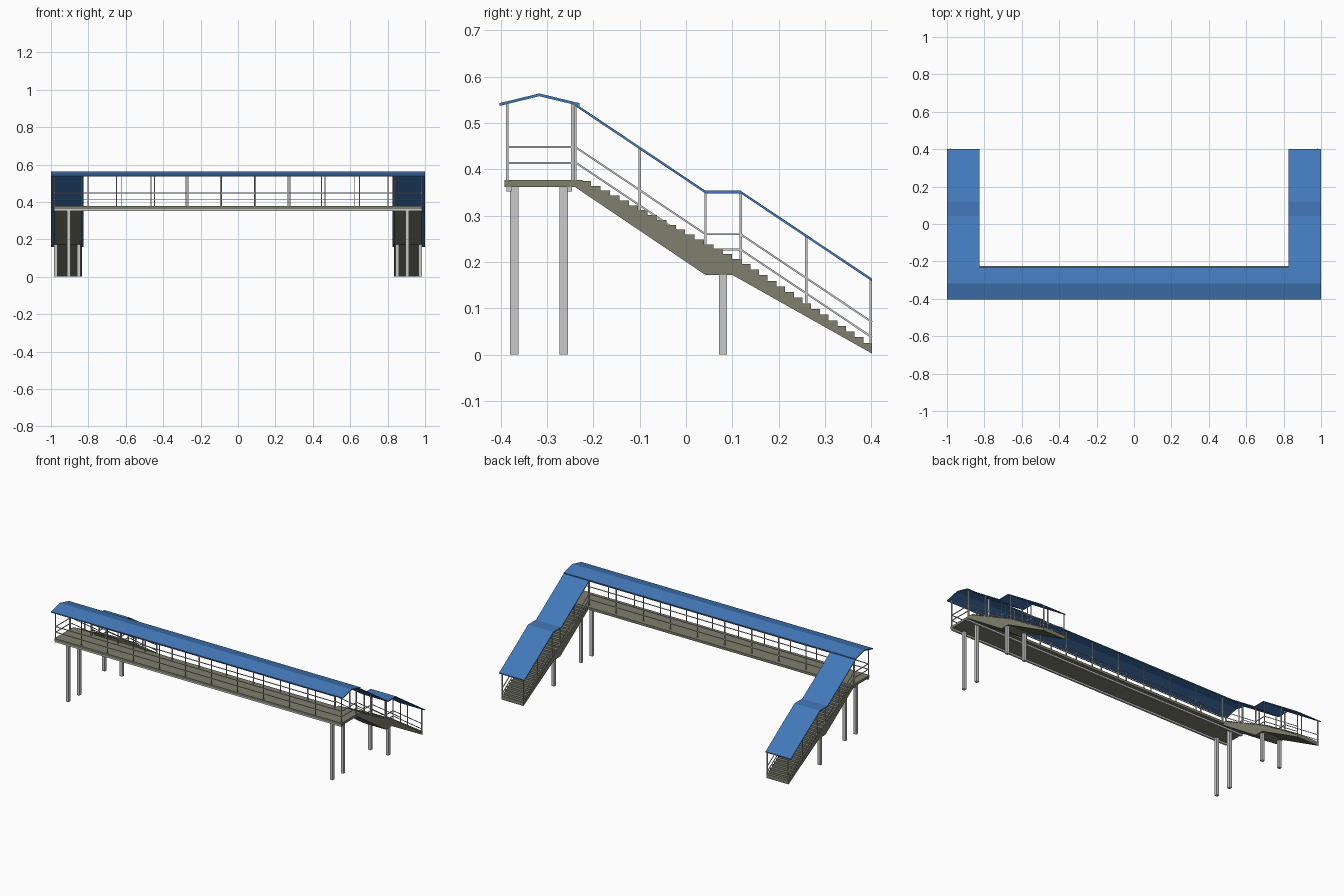
import bpy, bmesh
from mathutils import Vector, Matrix

cube = bpy.data.objects.get("Cube")
if cube:
    bpy.data.objects.remove(cube)


def material(name, rgb):
    m = bpy.data.materials.new(name)
    m.use_nodes = True
    m.diffuse_color = (*rgb, 1)
    m.node_tree.nodes["Principled BSDF"].inputs["Base Color"].default_value = (*rgb, 1)
    return m


BLUE = material("roof blue", (0.055, 0.19, 0.49))
OLIVE = material("walkway olive grey", (0.21, 0.215, 0.155))
GREY = material("light grey", (0.58, 0.59, 0.58))


def finish(name, bm, mat):
    bmesh.ops.recalc_face_normals(bm, faces=bm.faces)
    mesh = bpy.data.meshes.new(name)
    bm.to_mesh(mesh)
    bm.free()
    mesh.materials.append(mat)
    obj = bpy.data.objects.new(name, mesh)
    bpy.context.collection.objects.link(obj)
    return obj


def prism(name, profile, x0, x1, mat):
    """Extrude a (y, z) profile along x."""
    bm = bmesh.new()
    face = bm.faces.new([bm.verts.new((x0, y, z)) for y, z in profile])
    ext = bmesh.ops.extrude_face_region(bm, geom=[face])
    verts = [g for g in ext["geom"] if isinstance(g, bmesh.types.BMVert)]
    bmesh.ops.translate(bm, verts=verts, vec=(x1 - x0, 0, 0))
    return finish(name, bm, mat)


def sheet(path, t):
    """Closed profile of a thin sheet whose top follows the path."""
    return path + [(y, z - t) for y, z in reversed(path)]


def rect(y0, y1, z0, z1):
    return [(y0, z0), (y1, z0), (y1, z1), (y0, z1)]


def struts(name, segments, width, mat):
    """One object made of square bars between pairs of points."""
    bm = bmesh.new()
    for a, b in segments:
        a, b = Vector(a), Vector(b)
        d = b - a
        rot = Matrix() if abs(d.z) > 0.999 * d.length else d.to_track_quat('Z', 'X').to_matrix().to_4x4()
        mat4 = Matrix.Translation((a + b) / 2) @ rot @ Matrix.Diagonal((width, width, d.length, 1))
        bmesh.ops.create_cube(bm, size=1, matrix=mat4)
    return finish(name, bm, mat)


def height(path, y):
    """Interpolate z along a (y, z) path."""
    for (y0, z0), (y1, z1) in zip(path, path[1:]):
        if y <= y1:
            return z0 + (z1 - z0) * (y - y0) / (y1 - y0)
    return path[-1][1]


def steps(start, end, n):
    dy, dz = (end[0] - start[0]) / n, (end[1] - start[1]) / n
    pts = []
    for i in range(n):
        z = start[1] + i * dz
        pts += [(start[0] + i * dy, z), (start[0] + (i + 1) * dy, z)]
    return pts


def spread(end, n):
    return [-end + 2 * end * i / (n - 1) for i in range(n)]


POST, RAIL = 0.005, 0.004
FRONT, REAR = -0.386, -0.246
OUT, INN = 0.981, 0.836
RAILS = (0.448, 0.414)

# Bridge: deck, edge beams and gabled roof
prism("bridge_deck", rect(-0.392, -0.224, 0.362, 0.377), -0.985, 0.985, OLIVE)
prism("front_edge_beam", rect(-0.388, -0.377, 0.352, 0.362), -0.983, 0.983, GREY)
prism("rear_edge_beam", rect(-0.257, -0.246, 0.352, 0.362), -0.983, 0.983, GREY)
prism("bridge_roof", sheet([(-0.403, 0.543), (-0.317, 0.564), (-0.23, 0.543)], 0.006), -1, 1, BLUE)

# Bridge railings and roof posts
posts = [((x, FRONT, 0.37), (x, FRONT, 0.542)) for x in spread(OUT, 12)]
posts += [((x, REAR, 0.37), (x, REAR, 0.542)) for x in spread(INN, 10) + [-OUT, OUT]]
struts("bridge_posts", posts, POST, GREY)
rails = []
for z in RAILS:
    rails += [((-OUT, FRONT, z), (OUT, FRONT, z)), ((-INN, REAR, z), (INN, REAR, z))]
    rails += [((x, FRONT, z), (x, REAR, z)) for x in (-OUT, OUT)]
struts("bridge_rails", rails, RAIL, GREY)

# Stair lines, in side profile
floor = [(-0.225, 0.375), (0.12, 0.196), (0.402, 0.013)]
roof = [(-0.24, 0.543), (0.042, 0.354), (0.118, 0.354), (0.402, 0.164)]
underside = [(0.402, 0.002), (0.1, 0.172), (0.042, 0.172), (-0.24, 0.362), (-0.24, 0.375)]
stair = steps(floor[0], floor[1], 17) + steps(floor[1], floor[2], 15) + underside
post_y = (-0.239, -0.1, 0.042, 0.118, 0.26, 0.399)

for side, s in (("left", 1), ("right", -1)):
    # Stair flight and its roof
    prism(side + "_stairs", stair, s * 0.833, s * 0.985, OLIVE)
    prism(side + "_stair_roof", sheet(roof, 0.006), s * 0.827, s * 1, BLUE)

    # Stair posts and sloping rails
    posts, rails = [], []
    for x in (s * INN, s * OUT):
        for y in post_y:
            base = height([(-0.24, 0.375)] + floor, y) - 0.008
            posts.append(((x, y, base), (x, y, height(roof, y) - 0.003)))
        for drop in (0.094, 0.127):
            pts = [(x, y, z - drop) for y, z in roof]
            rails += list(zip(pts, pts[1:]))
    struts(side + "_stair_posts", posts, POST, GREY)
    struts(side + "_stair_rails", rails, RAIL, GREY)

    # Support columns under the bridge end and the landing
    cols = [((s * 0.905, y, 0), (s * 0.905, y, 0.363)) for y in (-0.371, -0.264)]
    cols += [((s * x, 0.08, 0), (s * x, 0.08, 0.174)) for x in (0.852, 0.974)]
    struts(side + "_columns", cols, 0.018, GREY)
